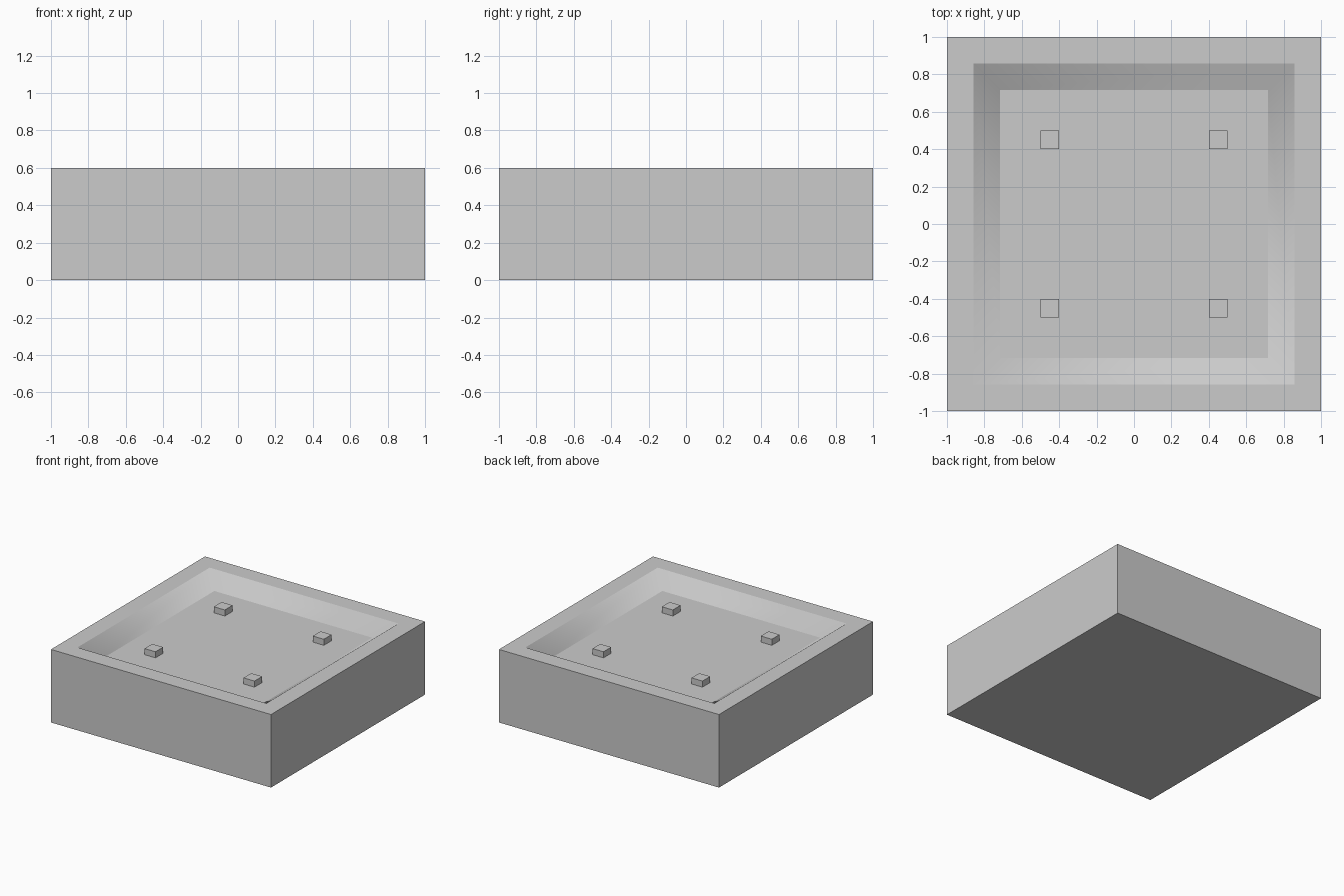
import bpy
import bmesh

if "Cube" in bpy.data.objects:
    bpy.data.objects.remove(bpy.data.objects["Cube"])


def box(bm, size, z_min):
    verts = bmesh.ops.create_cube(bm, size=1)["verts"]
    bmesh.ops.scale(bm, vec=size, verts=verts)
    bmesh.ops.translate(bm, vec=(0, 0, z_min + size[2] / 2), verts=verts)


def add_object(name, bm, location=(0, 0, 0)):
    mesh = bpy.data.meshes.new(name)
    bm.to_mesh(mesh)
    bm.free()
    obj = bpy.data.objects.new(name, mesh)
    obj.location = location
    bpy.context.collection.objects.link(obj)
    return obj


# Tray block: the top is inset for the rim, then inset and sunk for the basin
bm = bmesh.new()
box(bm, (2, 2, 0.6), 0)
bm.normal_update()
top = max(bm.faces, key=lambda f: f.calc_center_median().z)
bmesh.ops.inset_region(bm, faces=[top], thickness=0.2)
slopes = bmesh.ops.inset_region(bm, faces=[top], thickness=0.2, depth=-0.1)["faces"]

# Basin slopes blend around the corners; rim and floor stay crisp
for face in slopes:
    face.smooth = True
for edge in bm.edges:
    edge.smooth = all(f in slopes for f in edge.link_faces)
bm.normal_update()
add_object("tray", bm)

# Four small pegs on the basin floor
for side, x in (("left", -0.45), ("right", 0.45)):
    for end, y in (("front", -0.45), ("back", 0.45)):
        bm = bmesh.new()
        box(bm, (0.1, 0.1, 0.05), 0)
        add_object(f"peg_{end}_{side}", bm, (x, y, 0.5))
